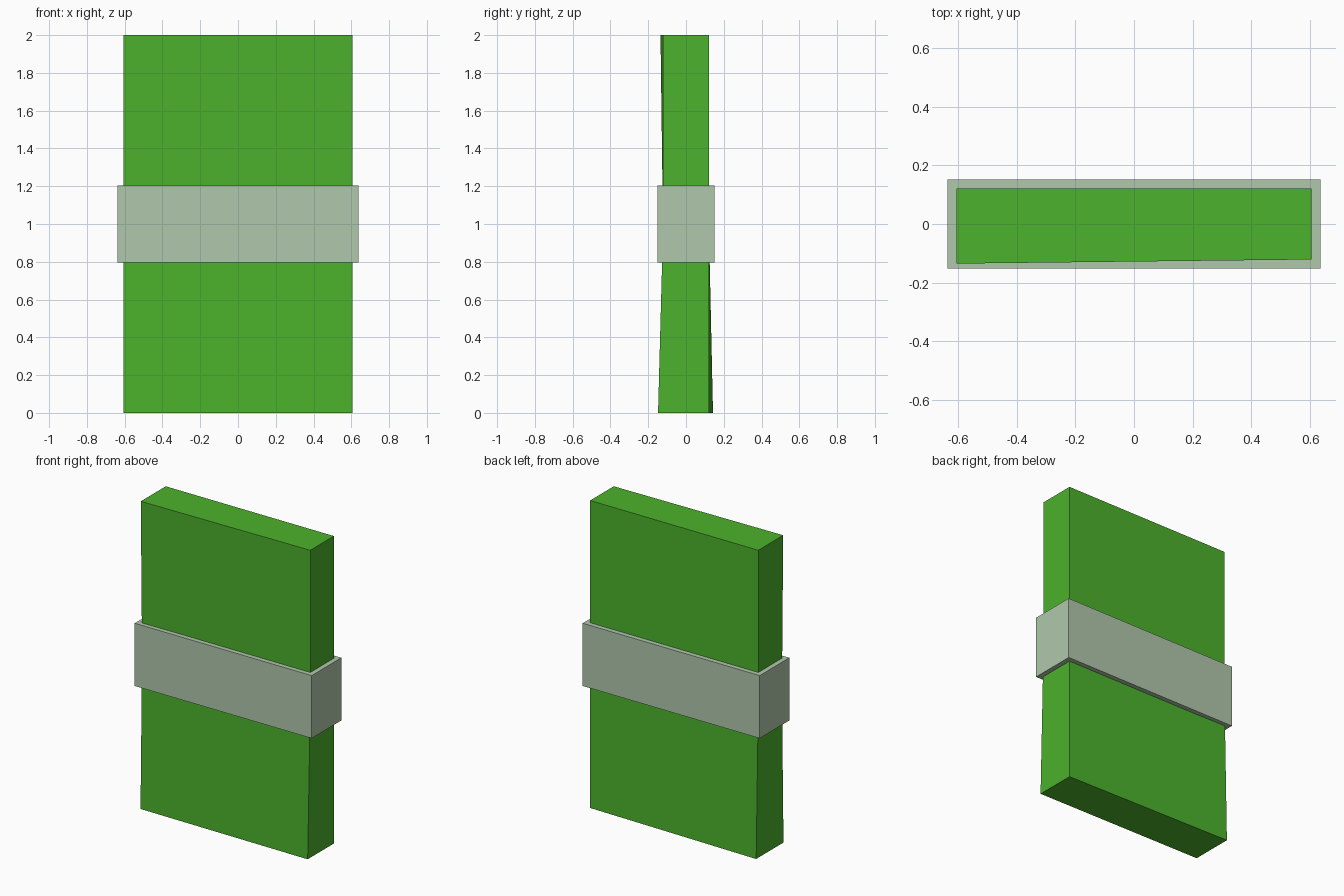
import bpy, bmesh

if "Cube" in bpy.data.objects:
    bpy.data.objects.remove(bpy.data.objects["Cube"])


def material(name, rgb):
    m = bpy.data.materials.new(name)
    m.diffuse_color = (*rgb, 1)
    m.use_nodes = True
    m.node_tree.nodes["Principled BSDF"].inputs["Base Color"].default_value = m.diffuse_color
    return m


def stacked_prism(name, rings, mat):
    """Four-sided solid through a stack of rings: (z, half width, four corner y values)."""
    bm = bmesh.new()
    loops = []
    for z, hx, (fl, fr, br, bl) in rings:
        corners = ((-hx, fl), (hx, fr), (hx, br), (-hx, bl))
        loops.append([bm.verts.new((x, y, z)) for x, y in corners])
    for lo, hi in zip(loops, loops[1:]):
        for i in range(4):
            j = (i + 1) % 4
            bm.faces.new((lo[i], lo[j], hi[j], hi[i]))
    bm.faces.new(loops[0][::-1])
    bm.faces.new(loops[-1])
    bmesh.ops.recalc_face_normals(bm, faces=bm.faces)
    me = bpy.data.meshes.new(name)
    bm.to_mesh(me)
    bm.free()
    me.materials.append(mat)
    ob = bpy.data.objects.new(name, me)
    bpy.context.collection.objects.link(ob)
    return ob


green = material("bright_green", (0.072, 0.445, 0.025))
pale = material("pale_grey_green", (0.434, 0.578, 0.413))

# Slab of slightly uneven stacked notes, corners splayed at the ends
stacked_prism("note_stack", [
    (0.0, 0.605, (-0.138, -0.148, 0.121, 0.143)),
    (1.0, 0.605, (-0.122, -0.121, 0.121, 0.121)),
    (2.0, 0.605, (-0.135, -0.121, 0.121, 0.121)),
], green)

# Band wrapped around the middle
band_y = (-0.152, -0.152, 0.152, 0.152)
stacked_prism("paper_band", [(0.797, 0.637, band_y), (1.205, 0.637, band_y)], pale)
